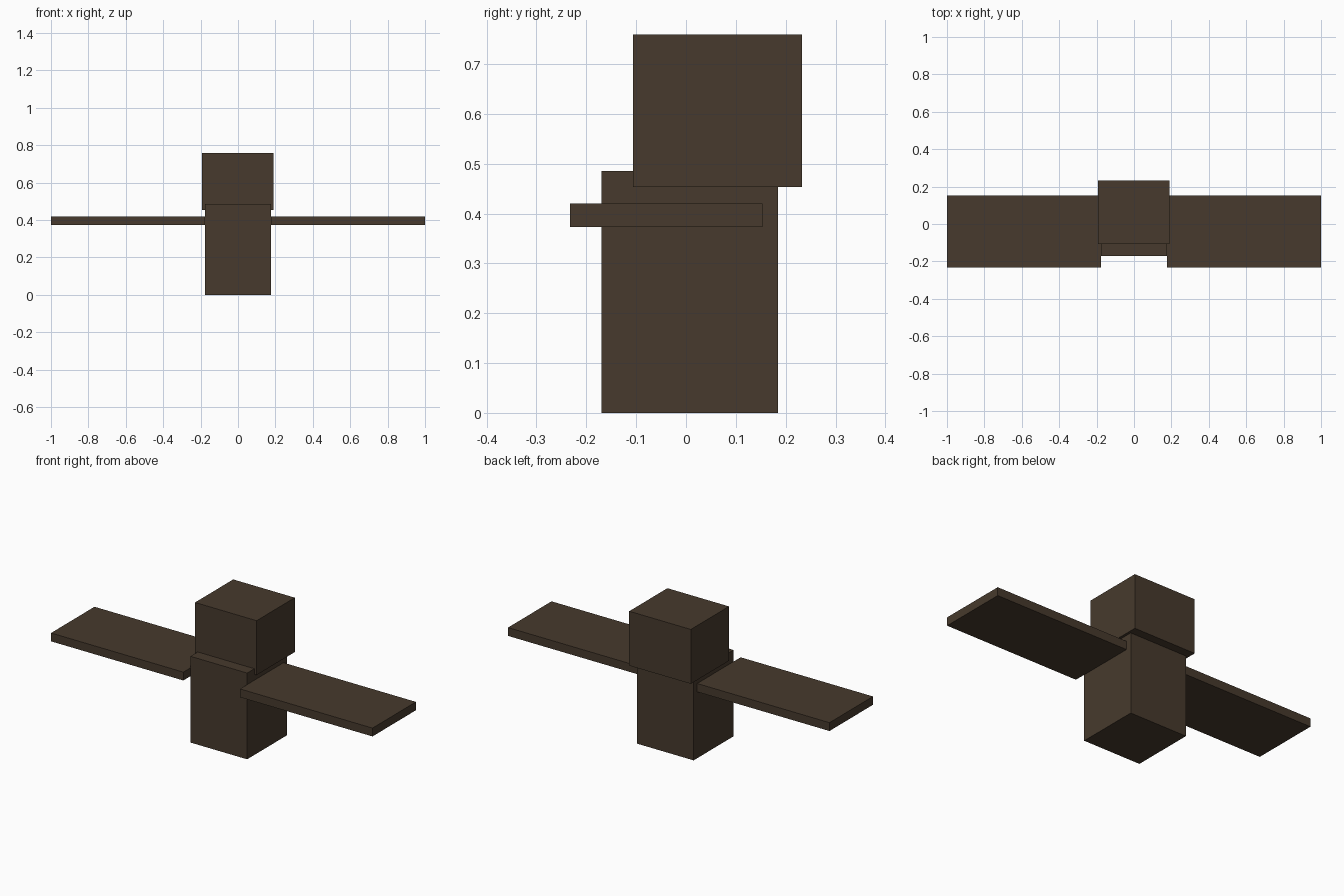
import bpy
from mathutils import Vector

cube = bpy.data.objects.get("Cube")
if cube:
    bpy.data.objects.remove(cube, do_unlink=True)

# One dark brown for the whole model
brown = bpy.data.materials.new("dark brown")
brown.use_nodes = True
colour = (0.063, 0.042, 0.026, 1)
brown.diffuse_color = colour
brown.node_tree.nodes["Principled BSDF"].inputs["Base Color"].default_value = colour


def box(name, low, high):
    """Add a flat-shaded box between two opposite corners."""
    low, high = Vector(low), Vector(high)
    bpy.ops.mesh.primitive_cube_add(size=1, location=(low + high) / 2)
    obj = bpy.context.object
    obj.name = name
    obj.scale = high - low
    bpy.ops.object.transform_apply(location=False, rotation=False, scale=True)
    obj.data.materials.append(brown)
    return obj


# Upright body and the head set back on top of it
box("body", (-0.177, -0.17, 0), (0.176, 0.185, 0.485))
box("head", (-0.193, -0.106, 0.453), (0.19, 0.233, 0.759))

# Flat wings reaching out from both sides of the body
box("right_wing", (-1, -0.233, 0.373), (-0.177, 0.153, 0.42))
box("left_wing", (0.176, -0.233, 0.373), (1, 0.153, 0.42))
